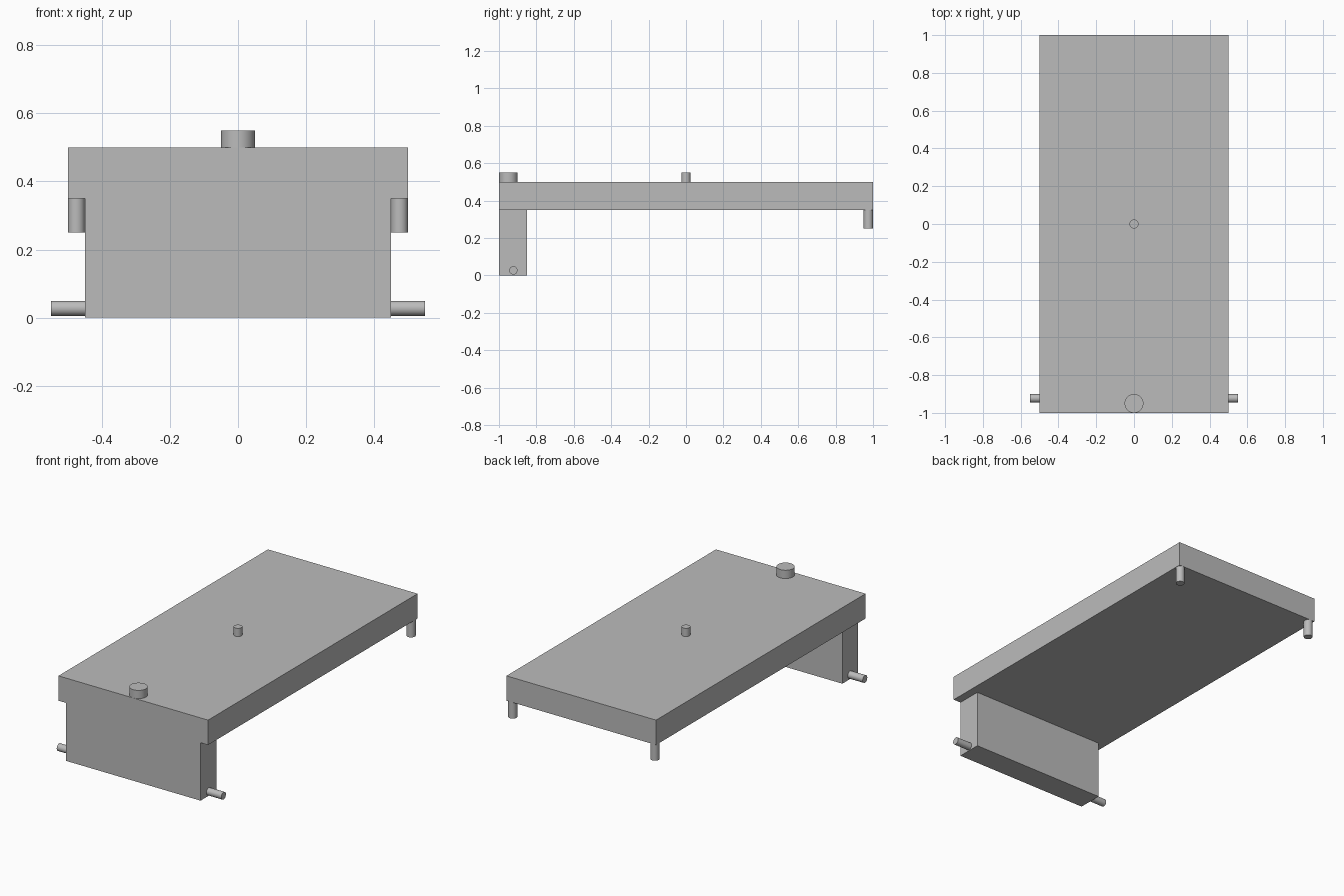
import bpy
import math

cube = bpy.data.objects.get("Cube")
if cube:
    bpy.data.objects.remove(cube, do_unlink=True)

grey = bpy.data.materials.new("plain_grey")
grey.use_nodes = True
colour = (0.5, 0.5, 0.5, 1)
grey.diffuse_color = colour
grey.node_tree.nodes["Principled BSDF"].inputs["Base Color"].default_value = colour


def box(name, low, high):
    centre = [(a + b) / 2 for a, b in zip(low, high)]
    bpy.ops.mesh.primitive_cube_add(size=1, location=centre)
    obj = bpy.context.object
    obj.name = name
    obj.scale = [b - a for a, b in zip(low, high)]
    bpy.ops.object.transform_apply(location=False, rotation=False, scale=True)
    obj.data.materials.append(grey)


def peg(name, centre, radius, length, sideways=False):
    turn = (0, math.pi / 2, 0) if sideways else (0, 0, 0)
    bpy.ops.mesh.primitive_cylinder_add(vertices=48, radius=radius, depth=length,
                                        location=centre, rotation=turn)
    obj = bpy.context.object
    obj.name = name
    obj.data.materials.append(grey)
    bpy.ops.object.shade_smooth_by_angle(angle=math.radians(30))


# Top slab and the panel that holds up its front end
box("top_slab", (-0.5, -1, 0.35), (0.5, 1, 0.5))
box("front_panel", (-0.45, -1, 0), (0.45, -0.85, 0.35))

# Knobs standing on the slab
peg("front_knob", (0, -0.95, 0.525), 0.05, 0.05)
peg("centre_knob", (0, 0, 0.525), 0.024, 0.05)

# Rear legs and side pegs, one pair per side
for side, x in (("left", 1), ("right", -1)):
    peg("rear_leg_" + side, (x * 0.475, 0.975, 0.3), 0.025, 0.1)
    peg("side_peg_" + side, (x * 0.5, -0.923, 0.027), 0.022, 0.1, sideways=True)
